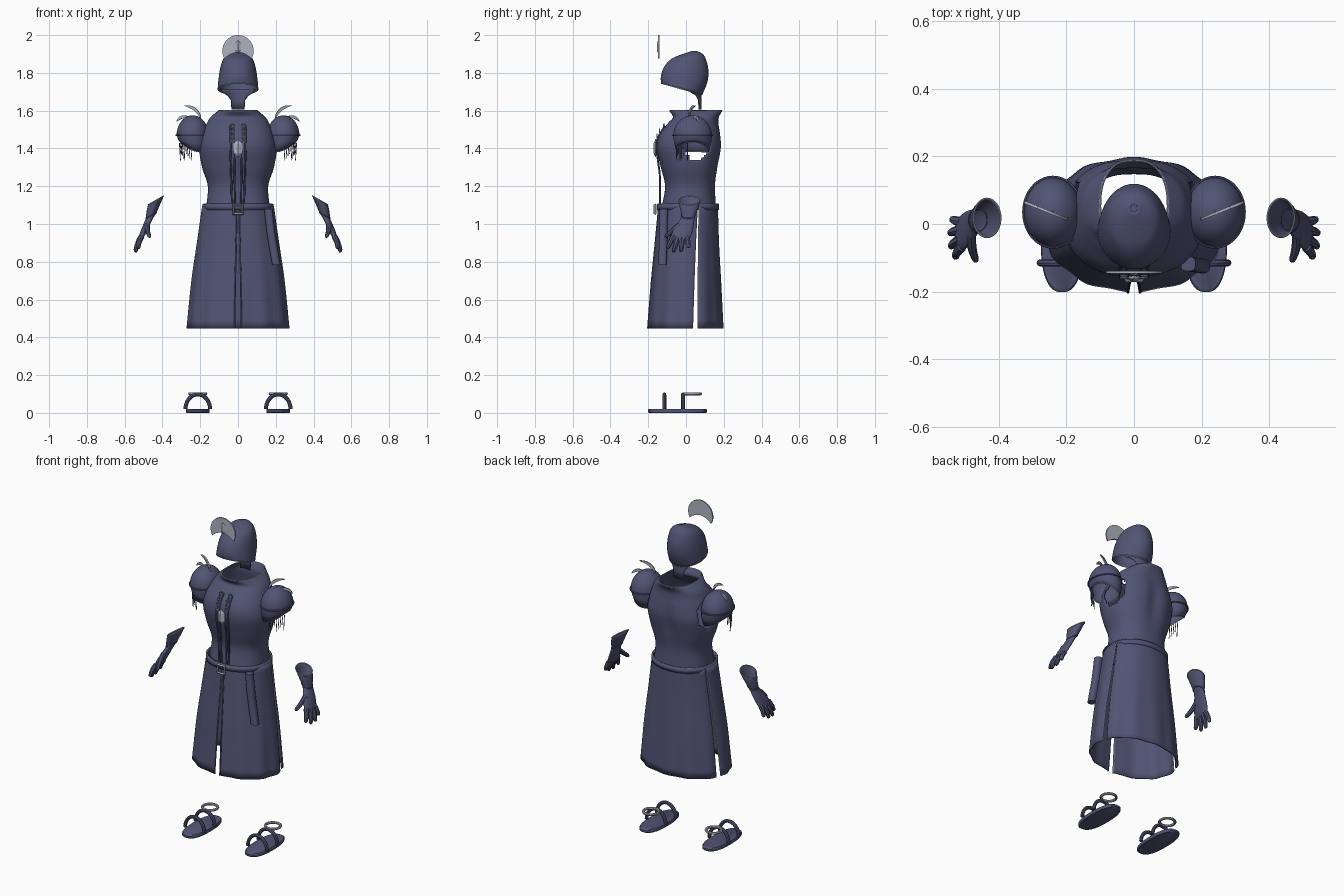
import bpy, bmesh, math
from math import sin, cos, pi, radians
from mathutils import Vector

if "Cube" in bpy.data.objects:
    bpy.data.objects.remove(bpy.data.objects["Cube"], do_unlink=True)


def material(name, rgb):
    m = bpy.data.materials.new(name)
    m.use_nodes = True
    m.diffuse_color = (*rgb, 1)
    m.node_tree.nodes["Principled BSDF"].inputs["Base Color"].default_value = (*rgb, 1)
    return m


CLOTH = material("dusk blue cloth", (0.083, 0.09, 0.175))
SILVER = material("pale silver", (0.42, 0.45, 0.53))


def finish(ob, name, mat, flat=False):
    ob.name = name
    ob.data.materials.clear()
    ob.data.materials.append(mat)
    bpy.ops.object.select_all(action='DESELECT')
    ob.select_set(True)
    bpy.context.view_layer.objects.active = ob
    if flat:
        bpy.ops.object.shade_flat()
    else:
        bpy.ops.object.shade_smooth_by_angle(angle=radians(40))
    return ob


def grid(name, rows, mat=CLOTH, closed=True, cap=False, thick=0.0, skip=None, flat=False):
    """Skin rows of points into a surface."""
    bm = bmesh.new()
    vs = [[bm.verts.new(p) for p in r] for r in rows]
    n = len(rows[0])
    for a, b in zip(vs, vs[1:]):
        for i in range(n if closed else n - 1):
            j = (i + 1) % n
            quad = (a[i], a[j], b[j], b[i])
            mid = sum((v.co for v in quad), Vector()) / 4
            if not (skip and skip(mid)):
                bm.faces.new(quad)
    if cap:
        bm.faces.new(vs[0])
        bm.faces.new(vs[-1])
    bmesh.ops.recalc_face_normals(bm, faces=bm.faces)
    me = bpy.data.meshes.new(name)
    bm.to_mesh(me)
    bm.free()
    ob = bpy.data.objects.new(name, me)
    bpy.context.collection.objects.link(ob)
    if thick:
        mod = ob.modifiers.new("thickness", 'SOLIDIFY')
        mod.thickness, mod.offset = thick, 0
    return finish(ob, name, mat, flat)


def smooth(keys, steps=8):
    """Catmull-Rom interpolation through tuples of numbers."""
    k = [Vector(v) for v in keys]
    k = [k[0] * 2 - k[1]] + k + [k[-1] * 2 - k[-2]]
    out = []
    for a, b, c, d in zip(k, k[1:], k[2:], k[3:]):
        for i in range(steps):
            t = i / steps
            out.append(b + (c - a) * t / 2 + (a * 2 - b * 5 + c * 4 - d) * t * t / 2
                       + (b * 3 - a - c * 3 + d) * t ** 3 / 2)
    return out + [k[-2]]


def section(z, rx, front, back, e=2.0, lo=0.0, hi=2 * pi, n=72, x=0.0, closed=True, fold=0.0):
    """Horizontal rounded outline, or an arc of it, with optional folds."""
    pts = []
    for i in range(n):
        a = lo + (hi - lo) * i / (n if closed else n - 1)
        k = 1 - fold * (1 - cos(12 * a)) / 2
        c, s = (math.copysign(abs(v) ** (2 / e), v) * k for v in (cos(a), sin(a)))
        pts.append(Vector((x + rx * c, (front + back) / 2 + (back - front) / 2 * s, z)))
    return pts


def tube(name, pts, r, mat=CLOTH, radii=None):
    cu = bpy.data.curves.new(name, 'CURVE')
    cu.dimensions, cu.bevel_depth, cu.bevel_resolution, cu.use_fill_caps = '3D', r, 2, True
    sp = cu.splines.new('POLY')
    sp.points.add(len(pts) - 1)
    for i, p in enumerate(pts):
        sp.points[i].co = (*p, 1)
        sp.points[i].radius = radii[i] if radii else 1
    ob = bpy.data.objects.new(name, cu)
    bpy.context.collection.objects.link(ob)
    bpy.ops.object.select_all(action='DESELECT')
    ob.select_set(True)
    bpy.context.view_layer.objects.active = ob
    bpy.ops.object.convert(target='MESH')
    return finish(bpy.context.object, name, mat)


def piping(name, loop):
    tube(name, loop + loop[:1], .003, SILVER)


def ring(name, loc, major, minor, mat, rot=(0, 0, 0), sides=36):
    bpy.ops.mesh.primitive_torus_add(location=loc, rotation=rot, major_radius=major, minor_radius=minor,
                                     major_segments=sides, minor_segments=8 if sides > 4 else 4)
    return finish(bpy.context.object, name, mat, sides == 4)


def diamond(name, loc, w, h, d):
    bpy.ops.mesh.primitive_uv_sphere_add(segments=4, ring_count=2, radius=1, location=loc)
    bpy.context.object.scale = (w, d, h)
    return finish(bpy.context.object, name, SILVER, True)


# Bodice with open armholes, a spine groove and a flared collar
torso = smooth([(1.09, .165, -.125, .155), (1.2, .157, -.108, .152), (1.3, .187, -.13, .168),
                (1.4, .203, -.152, .187), (1.47, .188, -.14, .183), (1.53, .163, -.095, .172),
                (1.565, .142, -.066, .172), (1.6, .1, -.085, .19)], 8)
rows = [section(*k, e=2.35) for k in torso]
for row in rows:
    for p in row:
        if p.y > 0:
            p.y -= .016 * math.exp(-(p.x / .04) ** 2 - ((p.z - 1.38) / .12) ** 2)
grid("bodice", rows, thick=.006,
     skip=lambda p: abs(p.x) > .1 and ((p.y - .055) / .07) ** 2 + ((p.z - 1.425) / .088) ** 2 < 1)
piping("collar_piping", rows[-1])

# Skirt: two front panels and one back panel, split at the sides and centre
skirt = smooth([(1.095, .187, -.142, .166), (.9, .215, -.16, .172), (.7, .244, -.18, .183),
                (.447, .27, -.2, .196)], 6)


def panel(name, lo_top, lo_hem, hi_top, hi_hem):
    rows = []
    for i, k in enumerate(skirt):
        t = i / (len(skirt) - 1)
        rows.append(section(*k, e=2.1, lo=radians(lo_top + (lo_hem - lo_top) * t),
                            hi=radians(hi_top + (hi_hem - hi_top) * t), n=60, closed=False, fold=.03 * t))
    grid(name, rows, closed=False, thick=.006)
    for edge in (0, -1):
        tube(name + "_piping", [r[edge] for r in rows], .003, SILVER)


panel("front_skirt_left", -89, -86.5, 17, 10)
panel("front_skirt_right", 163, 170, 269, 266.5)
panel("back_skirt", 21, 19, 159, 161)

# Belt, buckle and hanging sash
belt = [section(z, .182, -.148, .17, e=2.15) for z in (1.075, 1.105)]
grid("belt", belt, thick=.012)
piping("belt_piping", belt[1])
ring("buckle", (0, -.163, 1.078), .034, .008, SILVER, (pi / 2, pi / 4, 0), 4)
sash = smooth([(.16, -.118, 1.08), (.175, -.12, .95), (.2, -.124, .8), (.203, -.124, .785)], 4)
grid("hip_sash", [section(p.z, .022, p.y - .022, p.y + .022, e=2.6, n=20, x=p.x) for p in sash], cap=True)

# Front placket, lacing rings and pendant
for s in (-1, 1):
    for x in (.02, .04):
        tube("placket_trim", smooth([(s * x, -.112, 1.52), (s * x, -.15, 1.45), (s * x, -.154, 1.38),
                                     (s * x * .9, -.138, 1.25), (s * x * .8, -.138, 1.1)], 5), .005)
    tube("skirt_front_trim", [(s * (.008 + .01 * i / 6), k[2] - .002, k[0])
                              for i, k in enumerate(skirt[::3])], .004)
    for i in range(4):
        ring("lacing_ring", (s * .03, -.158 + .0045 * i * i, 1.44 + i * .027), .009, .003, SILVER,
             (pi / 2, 0, 0), 14)
diamond("pendant", (0, -.162, 1.4), .027, .048, .012)

# Hood: tilted rings given by front point, back point and half width
hood = smooth([(-.13, 1.745, .085, 1.685, .106), (-.131, 1.78, .112, 1.755, .101),
               (-.115, 1.83, .116, 1.82, .092), (-.075, 1.873, .102, 1.875, .076),
               (-.02, 1.897, .085, 1.9, .05), (.035, 1.915, .058, 1.914, .01)], 5)
rows = []
for fy, fz, by, bz, w in hood:
    rows.append([Vector((w * cos(a), (fy + by) / 2 + (by - fy) / 2 * sin(a),
                         (fz + bz) / 2 + (bz - fz) / 2 * sin(a)))
                 for a in (2 * pi * i / 48 for i in range(48))])
grid("hood", rows, thick=.004)
grid("hood_crown", [rows[-1], [rows[-1][0].lerp(rows[-1][24], .5) + (p - rows[-1][0]) * .01 for p in rows[-1]]])
piping("hood_piping", rows[0])

# Neck veil hanging from the back of the hood
veil = [(.09, 1.715), (.078, 1.695), (.052, 1.678), (.036, 1.655), (.033, 1.605)]
grid("neck_veil", [[Vector((w * u / 6, .078 - 8 * (w * u / 6) ** 2, z)) for u in range(-6, 7)]
                   for w, z in veil], closed=False, thick=.008)


def crescent(name, place, r, a0, a1, bow):
    """Plate between an arc and its bowed chord; place maps flat (u, v) to space."""
    p, q = (Vector((r * cos(a), r * sin(a))) for a in (a0, a1))
    up = Vector((cos((a0 + a1) / 2), sin((a0 + a1) / 2)))
    rows = []
    for i in range(33):
        t = i / 32
        a = a0 + (a1 - a0) * t
        w = (1 - cos(pi * t)) / 2
        rows.append([place(r * cos(a), r * sin(a)), place(*(p.lerp(q, w) + up * bow * sin(pi * t) ** 2))])
    grid(name, rows, SILVER, closed=False, thick=.008, flat=True)


# Crest
crescent("crest_crescent", lambda u, v: Vector((u, -.143, 1.917 + v)), .083, radians(-30), radians(210), .033)
diamond("crest_gem", (0, -.147, 1.938), .016, .036, .009)

for s in (-1, 1):
    side = "left" if s > 0 else "right"

    # Puffed shoulder and open sleeve
    rows = []
    for i in range(15):
        a = pi / 2 * (1 - i / 14)
        c = max(cos(a), .005)
        rows.append(section(1.47 + .103 * sin(a), .083 * c, .035 - .1 * c, .035 + .1 * c, n=40, x=s * .24))
    for z, k, slant in ((1.44, .97, .1), (1.41, .86, .35)):
        row = section(z, .083 * k, .035 - .1 * k, .035 + .1 * k, n=40, x=s * .235)
        for p in row:
            p.z += (s * p.x - .235) * slant - slant * .08 * ((p.y - .035) / .1) ** 2
        rows.append(row)
    grid(side + "_sleeve", rows, thick=.004)
    piping(side + "_sleeve_piping", rows[-1])
    band = section(1.47, .086, -.068, .138, n=40, x=s * .24)
    tube(side + "_sleeve_band", band + band[:1], .005)

    # Sleeve fringe on the outer front edge
    for i in range(9):
        a = radians(-82 + 8 * i)
        x, y = s * (.24 + .074 * cos(a)), .035 + .088 * sin(a)
        tube(side + "_fringe", [(x, y, 1.43), (x - s * .006, y, 1.335 + .012 * (i % 4))], .002)

    # Shoulder crescents
    for r, t0, t1, cx, cz, bow in ((.07, 0, 105, .267, 1.558, .012), (.04, 40, 170, .285, 1.535, .008)):
        crescent(side + "_shoulder_crescent",
                 lambda u, v: Vector((s * (cx - u), .035 + .4 * (cx - u - .25), cz + v)),
                 r, radians(t0), radians(t1), bow)

    # Glove: cuff and palm swept along the forearm, then fingers
    keys = smooth([(.435, .018, 1.125, .057, .046), (.448, .016, 1.085, .047, .04), (.46, .012, 1.045, .035, .031),
                   (.475, .004, 1.015, .038, .026), (.495, -.015, .97, .05, .024),
                   (.513, -.03, .925, .049, .018), (.518, -.033, .912, .032, .009)], 4)
    rows = []
    for x, y, z, w, d in keys:
        rows.append([Vector((s * (x + d * .87 * cos(a)), y + w * sin(a), z - d * .5 * cos(a) * -1))
                     for a in (2 * pi * i / 28 for i in range(28))])
    for row, k in zip(rows, keys):
        for p in row:
            p.z = 2 * k[2] - p.z
    grid(side + "_glove", rows, thick=.003)
    piping(side + "_cuff_piping", rows[0])
    tube(side + "_cuff_roll", rows[8] + rows[8][:1], .004)
    fingers = (((.51, -.068, .935), (.528, -.1, .868)), ((.514, -.045, .925), (.542, -.068, .85)),
               ((.514, -.018, .925), (.544, -.027, .852)), ((.51, .006, .935), (.538, .014, .872)),
               ((.482, -.035, .995), (.466, -.112, .93)))
    for a, b in fingers:
        a, b = Vector(a), Vector(b)
        pts = [a.lerp(b, t) + Vector((.005 * sin(pi * t), 0, 0)) for t in (0, .3, .6, .88, .97, 1)]
        tube(side + "_finger", [(s * p.x, p.y, p.z) for p in pts], .0135, radii=(1.1, 1.05, .95, .8, .55, .15))

    # Sandal: sole, two arched straps and an ankle ring
    grid(side + "_sole", [section(z, .063 * k, -.045 - .157 * k, -.045 + .157 * k, e=2.5, n=40, x=s * .213)
                          for z, k in ((0, .96), (.005, 1), (.016, 1), (.021, .96))], cap=True)
    for y in (-.115, -.015):
        arch = [(s * .213 + .065 * cos(pi * i / 20), y, .02 + .078 * sin(pi * i / 20)) for i in range(21)]
        tube(side + "_strap", arch, .0105)
    ring(side + "_ankle_ring", (s * .213, .034, .101), .043, .008, SILVER)
